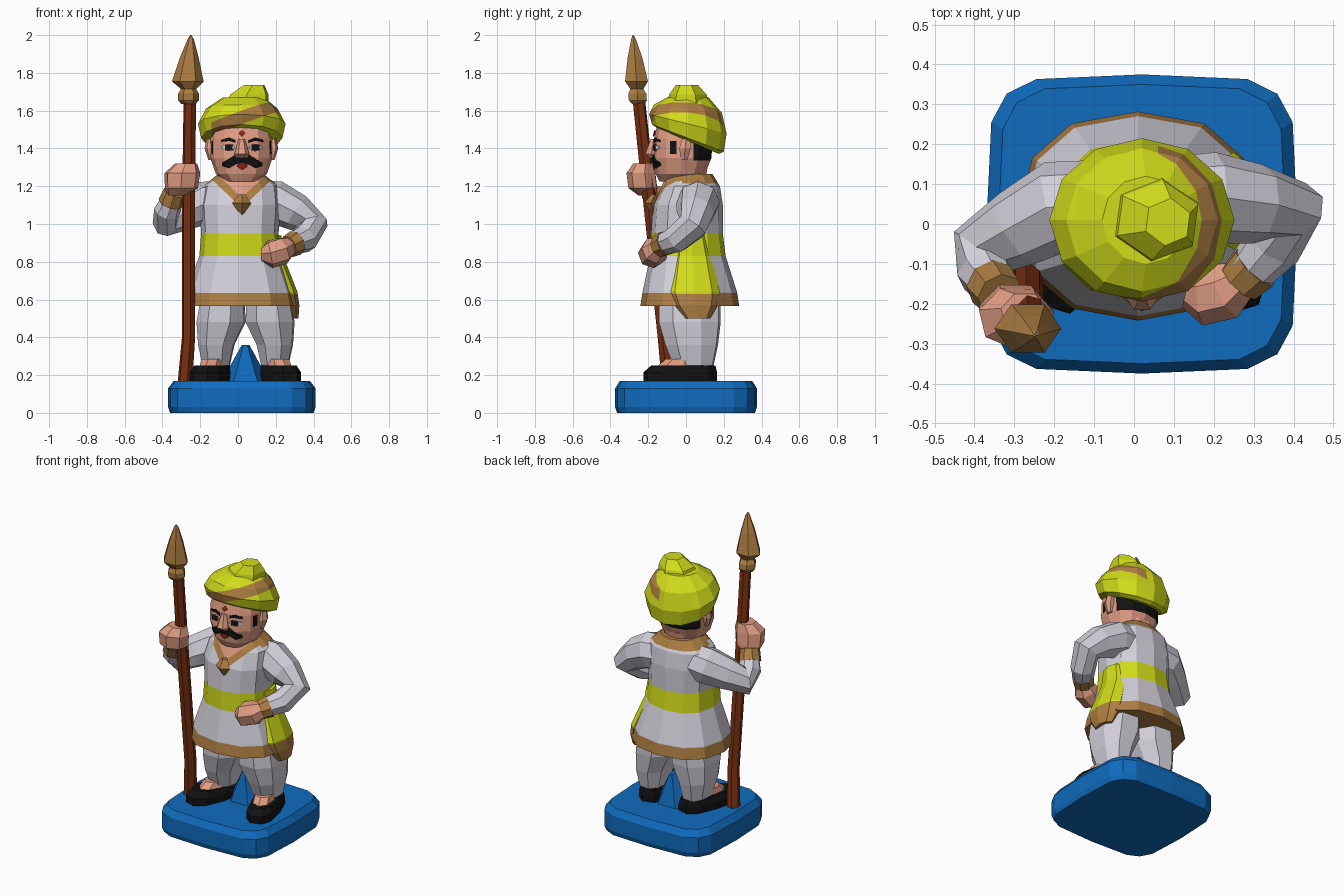
import bpy, bmesh, math
from mathutils import Vector
from mathutils.bvhtree import BVHTree

if "Cube" in bpy.data.objects:
    bpy.data.objects.remove(bpy.data.objects["Cube"])


def mat(name, r, g, b):
    m = bpy.data.materials.new(name)
    m.diffuse_color = (r, g, b, 1)
    m.use_nodes = True
    m.node_tree.nodes["Principled BSDF"].inputs["Base Color"].default_value = m.diffuse_color
    return m


BLUE = mat("blue", 0.005, 0.15, 0.52)
YELLOW = mat("yellow", 0.64, 0.71, 0.01)
GOLD = mat("gold_brown", 0.42, 0.21, 0.055)
WHITE = mat("white", 0.64, 0.62, 0.69)
SKIN = mat("skin", 0.76, 0.34, 0.23)
WOOD = mat("red_brown", 0.20, 0.03, 0.006)
BLACK = mat("black", 0.006, 0.006, 0.006)
RED = mat("dark_red", 0.30, 0.02, 0.01)


def skin(name, rings, mats, cuts=(), rule=None):
    """Bridge rings into a closed solid, slice it by planes, colour faces by a rule."""
    bm = bmesh.new()
    vs = [[bm.verts.new(p) for p in r] for r in rings]
    n = len(vs[0])
    for a, b in zip(vs, vs[1:]):
        for i in range(n):
            bm.faces.new((a[i], a[(i + 1) % n], b[(i + 1) % n], b[i]))
    bm.faces.new(vs[0])
    bm.faces.new(vs[-1])
    bmesh.ops.recalc_face_normals(bm, faces=bm.faces[:])
    for co, no in cuts:
        bmesh.ops.bisect_plane(bm, geom=bm.verts[:] + bm.edges[:] + bm.faces[:],
                               dist=1e-5, plane_co=co, plane_no=no)
    if rule:
        for f in bm.faces:
            f.material_index = mats.index(rule(f.calc_center_median()))
    return to_object(bm, name, mats)


def to_object(bm, name, mats):
    me = bpy.data.meshes.new(name)
    bm.to_mesh(me)
    bm.free()
    for m in mats:
        me.materials.append(m)
    ob = bpy.data.objects.new(name, me)
    bpy.context.collection.objects.link(ob)
    return ob


def loft(name, specs, n, mats, p=1.0, turn=0.0, phase=0.0, **kw):
    """Stacked (super)ellipses: x, y, z, rx, ry and an optional front-back tilt."""
    rings = []
    for x, y, z, rx, ry, *tilt in specs:
        ring = []
        for i in range(n):
            a = 2 * math.pi * i / n + phase
            c, s = math.cos(a), math.sin(a)
            u = math.copysign(abs(c) ** p, c) * rx
            v = math.copysign(abs(s) ** p, s) * ry
            dx = u * math.cos(turn) - v * math.sin(turn)
            dy = u * math.sin(turn) + v * math.cos(turn)
            ring.append((x + dx, y + dy, z + (tilt[0] * dy if tilt else 0)))
        rings.append(ring)
    return skin(name, rings, mats, **kw)


def tube(name, pts, n, mats, **kw):
    """Tube along x, y, z, radius points."""
    P = [Vector(q[:3]) for q in pts]
    rings, u, old = [], None, None
    for i, q in enumerate(pts):
        t = (P[min(i + 1, len(P) - 1)] - P[max(i - 1, 0)]).normalized()
        u = t.orthogonal().normalized() if u is None else old.rotation_difference(t) @ u
        old, w = t, t.cross(u)
        rings.append([P[i] + q[3] * (math.cos(a) * u + math.sin(a) * w)
                      for a in (2 * math.pi * k / n for k in range(n))])
    return skin(name, rings, mats, **kw)


def zcut(*zs):
    return [((0, 0, z), (0, 0, 1)) for z in zs]


def ycut(*ys):
    return [((0, y, 0), (0, 1, 0)) for y in ys]


# Base with a small support wedge between the feet
loft("base", [(.02, 0, 0, .38, .365), (.02, 0, .03, .39, .375),
              (.02, 0, .13, .39, .375), (.02, 0, .17, .36, .35)], 16, [BLUE], p=.4)
loft("base_wedge", [(.04, .05, .16, .13, .11), (.04, .05, .36, .02, .06)], 6, [BLUE])

# Legs, feet and shoes
for side, s in (("right", -1), ("left", 1)):
    c = .04
    loft(side + "_trouser_leg", [(c + s * .155, .04, .25, .075, .11), (c + s * .155, .03, .36, .10, .145),
         (c + s * .13, .02, .48, .135, .17), (c + s * .12, .02, .62, .12, .17)], 8, [WHITE], p=.85, phase=.3)
    loft(side + "_shoe", [(c + s * .18, -.03, .165, .09, .20), (c + s * .18, -.03, .215, .09, .20),
         (c + s * .175, -.015, .25, .075, .175)], 10, [BLACK], p=.75, turn=s * .3)
    loft(side + "_foot", [(c + s * .18, -.05, .23, .065, .13), (c + s * .17, -.02, .285, .06, .09)],
         8, [SKIN], turn=s * .3)

# Tunic with hem, sash and V collar
vcuts = [((.02, 0, k), (sx * .95, 0, 1)) for k in (1.085, 1.14) for sx in (-1, 1)]


def tunic_rule(c):
    v = c.z - .95 * abs(c.x - .02)
    if c.z < .635:
        return GOLD
    if .83 < c.z < .95:
        return YELLOW
    if c.y < -.02 and v > 1.085:
        return SKIN if v > 1.14 else GOLD
    return GOLD if c.z > 1.215 and c.y > -.02 else WHITE


loft("tunic", [(.01, .02, .565, .30, .262), (.01, .02, .64, .285, .25), (.01, .01, .83, .215, .20),
               (.01, .005, .95, .205, .19), (.01, .01, 1.10, .215, .185), (.015, .025, 1.2, .20, .155),
               (.015, .02, 1.265, .12, .12)], 12, [WHITE, GOLD, YELLOW, SKIN], p=.85,
     cuts=zcut(.635, .83, .95, 1.215) + ycut(-.02) + vcuts, rule=tunic_rule)
loft("sash_end", [(.17, .03, .94, .06, .08), (.18, .035, .83, .06, .10), (.25, .04, .64, .065, .14),
                  (.265, .05, .57, .06, .12), (.28, .06, .50, .04, .07)], 8, [YELLOW, GOLD],
     cuts=zcut(.63), rule=lambda c: GOLD if c.z < .63 else YELLOW)
loft("pendant", [(.02, -.17, 1.045, .004, .004), (.02, -.185, 1.11, .05, .035),
                 (.02, -.165, 1.155, .02, .02)], 4, [GOLD])

# Arms: sleeve, gold cuff, fist
tube("right_sleeve", [(-.10, .05, 1.12, .11), (-.19, .045, 1.11, .115), (-.29, -.01, 1.065, .10),
                      (-.385, -.07, 1.02, .085), (-.375, -.12, 1.07, .07), (-.35, -.16, 1.13, .055)], 8, [WHITE])
tube("right_cuff", [(-.358, -.15, 1.11, .066), (-.335, -.18, 1.17, .06)], 8, [GOLD])
loft("right_fist", [(-.325, -.20, 1.15, .05, .05), (-.30, -.225, 1.19, .09, .08),
                    (-.295, -.235, 1.27, .097, .08), (-.275, -.225, 1.32, .06, .055)], 7, [SKIN], phase=.2)
tube("left_sleeve", [(.11, .06, 1.12, .11), (.20, .065, 1.115, .115), (.31, .05, 1.06, .10),
                     (.395, .035, .99, .085), (.35, -.05, .92, .075), (.29, -.12, .895, .06)], 8, [WHITE])
tube("left_cuff", [(.305, -.105, .90, .068), (.265, -.145, .88, .06)], 8, [GOLD])
tube("left_fist", [(.275, -.135, .885, .05), (.235, -.165, .86, .075), (.17, -.18, .84, .075),
                   (.13, -.17, .84, .04)], 7, [SKIN])

# Spear
tube("spear_shaft", [(-.28, -.09, .165, .04), (-.262, -.115, .40, .036), (-.262, -.19, 1.1, .036),
                     (-.255, -.25, 1.66, .034)], 6, [WOOD])
loft("spear_head", [(-.262, -.252, 1.635, .038, .038), (-.262, -.255, 1.655, .055, .055),
                    (-.262, -.258, 1.69, .055, .055), (-.262, -.26, 1.715, .04, .04),
                    (-.266, -.262, 1.755, .084, .07), (-.258, -.27, 1.88, .05, .045),
                    (-.25, -.278, 1.98, .016, .014), (-.25, -.28, 2.0, .003, .003)], 6, [GOLD])


# Head with dark hair at the back and sideburns
def head_rule(c):
    if c.y > .04 and c.z > 1.335:
        return BLACK
    return BLACK if -.085 < c.y < -.05 and 1.37 < c.z < 1.44 else SKIN


loft("neck", [(.015, 0, 1.19, .11, .10), (.015, 0, 1.30, .12, .12)], 10, [SKIN])
head = loft("head", [(.018, -.045, 1.225, .085, .095), (.018, -.03, 1.265, .135, .13),
                     (.018, -.02, 1.35, .165, .155), (.018, -.015, 1.45, .165, .155),
                     (.018, 0, 1.58, .14, .14)], 12, [SKIN, BLACK], p=.85,
            cuts=zcut(1.335, 1.37, 1.44) + ycut(-.085, -.05, .04), rule=head_rule)
loft("nose", [(.02, -.175, 1.35, .03, .02), (.02, -.185, 1.37, .04, .035),
              (.02, -.17, 1.45, .016, .02)], 6, [SKIN])
for side, s in (("right", -1), ("left", 1)):
    loft(side + "_ear", [(.018 + s * .16, -.01, 1.34, .015, .02), (.018 + s * .17, -.005, 1.40, .025, .035),
                         (.018 + s * .165, 0, 1.45, .02, .025)], 6, [SKIN])

# Painted face details: thin plates laid on the head
tree = BVHTree.FromPolygons([v.co for v in head.data.vertices], [f.vertices[:] for f in head.data.polygons])


def plate(name, stations, m, lift=.006, sub=4, rows=3):
    cols = []
    for a, b in zip(stations, stations[1:]):
        cols += [[a[j] + (b[j] - a[j]) * k / sub for j in range(3)] for k in range(sub)]
    cols.append(stations[-1])
    bm, grid = bmesh.new(), []
    for x, top, bot in cols:
        col = []
        for r in range(rows + 1):
            z = bot + (top - bot) * r / rows
            hit = tree.ray_cast(Vector((x, -1, z)), Vector((0, 1, 0)))[0]
            col.append(bm.verts.new((x, hit.y - lift, z)))
        grid.append(col)
    for a, b in zip(grid, grid[1:]):
        for r in range(rows):
            bm.faces.new((a[r], b[r], b[r + 1], a[r + 1]))
    bmesh.ops.recalc_face_normals(bm, faces=bm.faces[:])
    mod = to_object(bm, name, [m]).modifiers.new("thickness", 'SOLIDIFY')
    mod.thickness, mod.offset = .006, 0


X = .022
half = [(0, 1.362, 1.325), (.035, 1.368, 1.315), (.07, 1.345, 1.295), (.105, 1.325, 1.308)]
plate("moustache", [(X - d, t, b) for d, t, b in half[:0:-1]] + [(X + d, t, b) for d, t, b in half], BLACK)
plate("lips", [(X - .028, 1.312, 1.305), (X, 1.325, 1.285), (X + .028, 1.312, 1.305)], RED)
plate("forehead_mark", [(X - .016, 1.482, 1.478), (X, 1.497, 1.463), (X + .016, 1.482, 1.478)], RED)
for side, s in (("right", -1), ("left", 1)):
    plate(side + "_eyebrow", [(X + s * .035, 1.445, 1.43), (X + s * .07, 1.458, 1.44),
                              (X + s * .11, 1.445, 1.435)], BLACK)
    plate(side + "_eye_white", [(X + s * .038, 1.41, 1.40), (X + s * .07, 1.425, 1.385),
                                (X + s * .108, 1.41, 1.40)], WHITE)
    plate(side + "_pupil", [(X + s * .05, 1.42, 1.39), (X + s * .09, 1.42, 1.39)], BLACK, lift=.010)

# Turban with a slanted stripe, and its top knot
slant = Vector((-.37, .063, 1))
mid = Vector((.2, 0, 1.62))


def turban_rule(c):
    inside = abs((c - mid).dot(slant)) < .036
    return GOLD if inside and (c.x > .06 or (c.y < 0 and c.x > -.14)) else YELLOW


loft("turban", [(.02, .01, 1.44, .175, .165, -.42), (.02, .01, 1.455, .215, .19, -.38),
                (.02, .01, 1.53, .232, .205, -.25), (.02, .01, 1.61, .19, .18, -.12),
                (.03, .01, 1.67, .11, .11)], 12, [YELLOW, GOLD],
     cuts=[(mid + Vector((0, 0, d)), slant) for d in (-.036, .036)]
     + [((.06, 0, 0), (1, 0, 0)), ((-.14, 0, 0), (1, 0, 0))], rule=turban_rule)
loft("turban_knot", [(.05, .01, 1.63, .12, .115), (.06, .01, 1.685, .11, .10),
                     (.085, .005, 1.735, .06, .06)], 6, [YELLOW], phase=.4)
